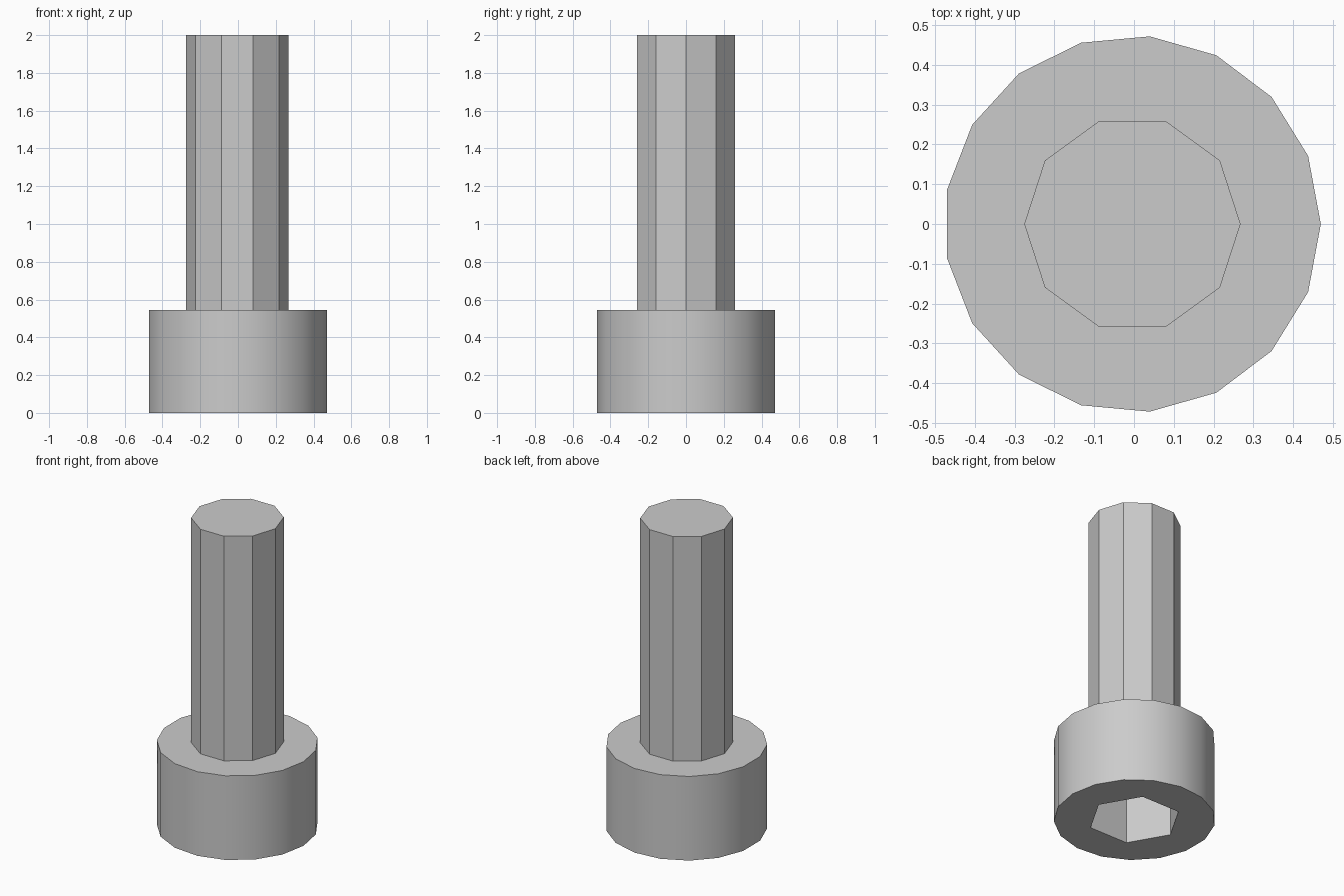
import bpy

# Remove the default object
cube = bpy.data.objects.get("Cube")
if cube:
    bpy.data.objects.remove(cube, do_unlink=True)

AXIS_X = -0.004
HEAD_TOP = 0.545
SOCKET_DEPTH = 0.32

# Plain grey metal
steel = bpy.data.materials.new("grey_steel")
steel.use_nodes = True
colour = (0.6, 0.6, 0.6, 1.0)
steel.diffuse_color = colour
steel.node_tree.nodes["Principled BSDF"].inputs["Base Color"].default_value = colour


def prism(name, sides, radius, bottom, top):
    """Upright prism with its first corner pointing along +x."""
    bpy.ops.mesh.primitive_cylinder_add(
        vertices=sides, radius=radius, depth=top - bottom,
        location=(AXIS_X, 0, (bottom + top) / 2))
    obj = bpy.context.object
    obj.name = name
    # the primitive starts at +y, so turn it a quarter to start at +x
    obj.rotation_euler.z = -1.570796
    bpy.ops.object.transform_apply(location=True, rotation=True, scale=True)
    obj.data.materials.append(steel)
    return obj


# Ten-sided shank
shank = prism("shank", 10, 0.272, HEAD_TOP, 2.0)

# Round head with a hexagonal socket in its underside
head = prism("head", 17, 0.474, 0.0, HEAD_TOP)
cutter = prism("socket_cutter", 6, 0.274, -0.1, SOCKET_DEPTH)
cutter.hide_render = True

socket = head.modifiers.new("hex_socket", 'BOOLEAN')
socket.operation = 'DIFFERENCE'
socket.solver = 'EXACT'
socket.object = cutter

bpy.ops.object.select_all(action='DESELECT')
head.select_set(True)
bpy.context.view_layer.objects.active = head
bpy.ops.object.modifier_apply(modifier=socket.name)
bpy.data.objects.remove(cutter, do_unlink=True)

# Smooth head wall, crisp rims and socket corners
bpy.ops.object.shade_smooth_by_angle(angle=0.52)
